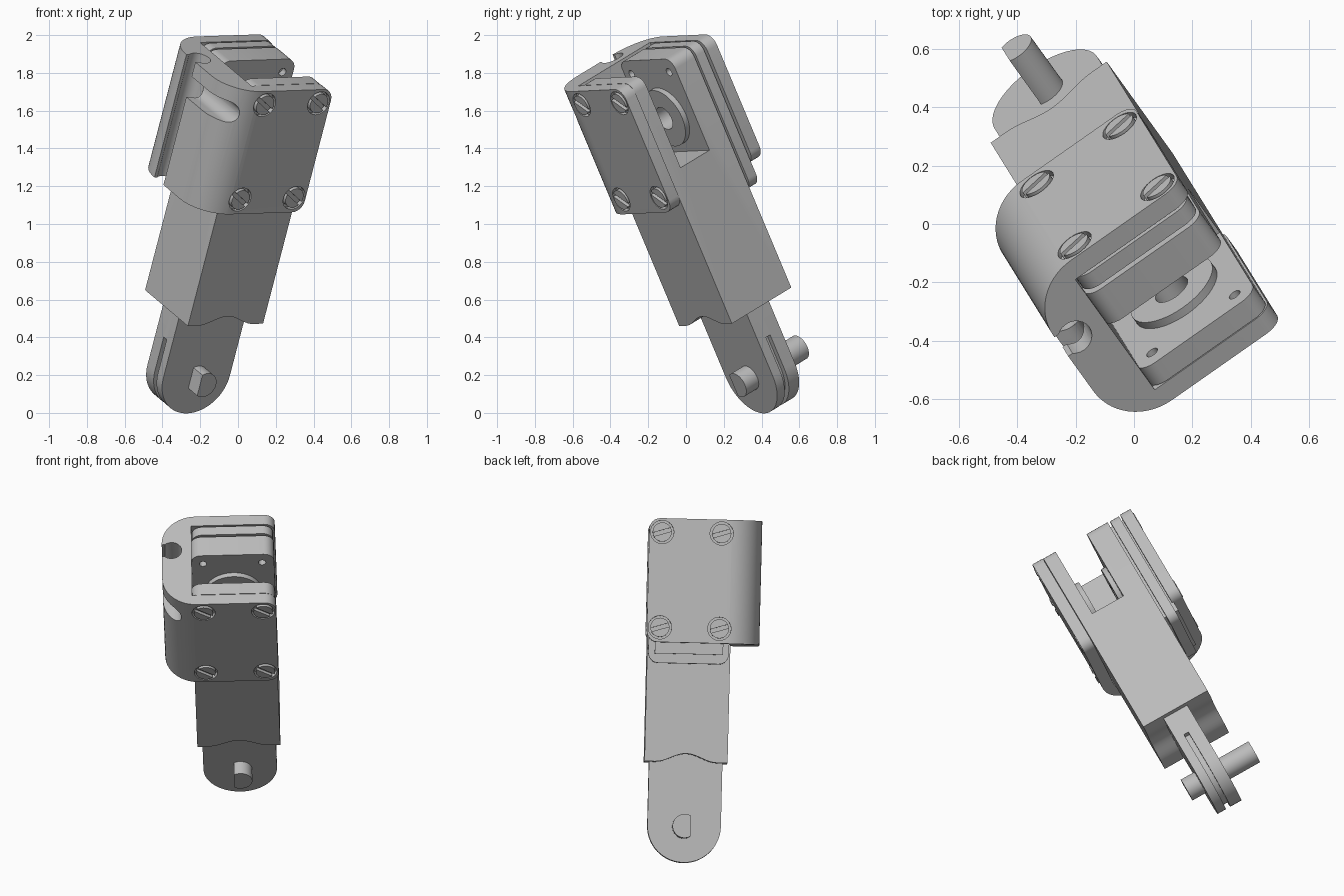
import bpy, bmesh
from math import pi, sin, cos, radians
from mathutils import Vector, Matrix

old = bpy.data.objects.get("Cube")
if old:
    bpy.data.objects.remove(old)

metal = bpy.data.materials.new("plain_grey")
metal.use_nodes = True
grey = (0.5, 0.5, 0.5, 1)
metal.diffuse_color = grey
metal.node_tree.nodes["Principled BSDF"].inputs["Base Color"].default_value = grey

# Tilted frame: across, back and along the long axis
along = Vector((0.233, -0.376, 0.896)).normalized()
back = along.cross(Vector((0.819, 0.573, 0.028))).normalized()
across = back.cross(along)
frame = Matrix((across, back, along)).transposed().to_4x4()
frame.translation = (0.046, -0.108, 1.53)
parts = []


def prism(name, outline, axis, lo, hi, keep=True):
    """Extrude an outline: axis 'v' takes (across, along), 't' takes (across, back)."""
    bm = bmesh.new()
    rings = []
    for d in (lo, hi):
        rings.append([bm.verts.new((a, d, b) if axis == "v" else (a, b, d)) for a, b in outline])
    bm.faces.new(rings[0])
    bm.faces.new(rings[1])
    n = len(outline)
    for i in range(n):
        j = (i + 1) % n
        bm.faces.new((rings[0][i], rings[0][j], rings[1][j], rings[1][i]))
    bmesh.ops.recalc_face_normals(bm, faces=bm.faces)
    me = bpy.data.meshes.new(name)
    bm.to_mesh(me)
    bm.free()
    me.materials.append(metal)
    ob = bpy.data.objects.new(name, me)
    bpy.context.collection.objects.link(ob)
    if keep:
        parts.append(ob)
    return ob


def arc(cx, cy, r, start, end, n=10):
    angles = [radians(start + (end - start) * i / n) for i in range(n + 1)]
    return [(cx + r * cos(a), cy + r * sin(a)) for a in angles]


def circle(cx, cy, r, n=32):
    return arc(cx, cy, r, 0, 360 - 360 / n, n - 1)


def rect(x0, x1, y0, y1, r_left=0, r_right=0):
    """Rectangle with separate corner radii on its left and right sides."""
    out = []
    for x, y, sx, sy, r, a in ((x0, y0, 1, 1, r_left, 180), (x1, y0, -1, 1, r_right, 270),
                               (x1, y1, -1, -1, r_right, 0), (x0, y1, 1, -1, r_left, 90)):
        out += arc(x + sx * r, y + sy * r, r, a, a + 90, 6) if r else [(x, y)]
    return out


def combine(ob, tool, mode="DIFFERENCE"):
    mod = ob.modifiers.new("cut", "BOOLEAN")
    mod.operation = mode
    mod.solver = "EXACT"
    mod.object = tool
    bpy.context.view_layer.update()
    me = bpy.data.meshes.new_from_object(ob.evaluated_get(bpy.context.evaluated_depsgraph_get()))
    ob.modifiers.clear()
    ob.data = me
    bpy.data.objects.remove(tool)


def cut(ob, outline, axis, lo, hi):
    combine(ob, prism("cutter", outline, axis, lo, hi, False))


HALF, TOP, OUT = 0.243, 0.36, 0.33
screw_spots = [(x, z) for x in (-0.174, 0.174) for z in (-0.279, 0.279)]

# Gearbox body with a gently waved lower end and an open pocket near the top
wave = []
for i in range(25):
    x = -HALF + 2 * HALF * i / 24
    hump = 0.5 + 0.5 * cos(pi * x / 0.18) if abs(x) < 0.18 else 0
    wave.append((x, -1.06 + 0.05 * hump))
crown = arc(HALF - 0.06, TOP - 0.06, 0.06, 0, 90, 6) + arc(0.06 - HALF, TOP - 0.06, 0.06, 90, 180, 6)
body = prism("gearbox_body", wave + crown, "v", -0.257, 0.175)
cut(body, rect(-0.5, 0.5, -0.175, 0.035), "t", -0.18, 0.6)
for x in (-0.173, 0.173):
    cut(body, circle(x, 0.283, 0.022, 16), "v", -0.2, 0.07)
cut(body, circle(0, 0.03, 0.065), "v", -0.22, 0.1)

# Bearing rings on the pocket walls
for name, lo, hi in (("front_bearing", -0.176, -0.145), ("rear_bearing", 0.005, 0.036)):
    ring = prism(name, circle(0, 0.03, 0.165, 48), "v", lo, hi)
    cut(ring, circle(0, 0.03, 0.065), "v", lo - 0.1, hi + 0.1)

# Rear pad between body and cover
prism("rear_pad", rect(-0.235, 0.238, -0.485, TOP, 0.06, 0.06), "v", 0.19, 0.25)
prism("pad_core", rect(-0.2, 0.2, -0.43, 0.32), "v", 0.17, 0.27)

# U-shaped cover with rounded outer corners
r = 0.2
left = -0.412
u_shape = ([(0.25, OUT)] + arc(left + r, OUT - r, r, 90, 180, 14)
           + arc(left + r, r - OUT, r, 180, 270, 14)
           + [(0.25, -OUT), (0.25, -0.26), (-0.238, -0.26), (-0.238, 0.26), (0.25, 0.26)])
cover = prism("cover", u_shape, "t", -0.365, TOP)
combine(cover, prism("cutter", rect(-0.6, 0.25, -0.365, TOP, 0, 0.065), "v", -0.6, 0.6, False),
        "INTERSECT")
# Wire channel down the side and the branch slot towards the front
cut(cover, circle(-0.355, 0.08, 0.06, 24), "t", -0.6, 0.6)
cut(cover, rect(-0.6, -0.36, 0.035, 0.125), "t", -0.6, 0.6)
cut(cover, rect(-0.7, -0.305, 0.155, 0.275, 0, 0.058), "v", -0.6, 0.08)

# Slotted screws in shallow recesses, front and back
for side, label, tilt in ((-1, "front", -35), (1, "rear", -17)):
    for k, (x, z) in enumerate(screw_spots):
        lo, hi = sorted((side * 0.305, side * 0.4))
        cut(cover, circle(x, z, 0.068), "v", lo, hi)
        lo, hi = sorted((side * 0.295, side * 0.335))
        screw = prism(f"{label}_screw_{k + 1}", circle(x, z, 0.056), "v", lo, hi)
        c, s = cos(radians(tilt)), sin(radians(tilt))
        slot = [(x + a * c - b * s, z + a * s + b * c) for a, b in rect(-0.1, 0.1, -0.011, 0.011)]
        lo, hi = sorted((side * 0.317, side * 0.4))
        cut(screw, slot, "v", lo, hi)


# Output tongue: layers leave a groove around the rim
def stadium(radius):
    return [(radius, -0.95)] + arc(0, -1.43, radius, 0, -180, 28) + [(-radius, -0.95)]


prism("tongue_front", stadium(0.215), "v", -0.13, -0.075)
prism("tongue_core", stadium(0.185), "v", -0.08, -0.04)
prism("tongue_rear", stadium(0.215), "v", -0.045, 0.03)
prism("tongue_root", rect(-0.215, 0.215, -1.23, -0.95), "v", -0.08, -0.04)

# Output shaft with a flat along one side
flat = 120
prism("output_shaft", arc(0, -1.435, 0.07, -flat, flat, 28), "v", -0.22, 0.235)

# Place everything in the tilted frame and smooth the round faces
bpy.ops.object.select_all(action="DESELECT")
for ob in parts:
    ob.data.transform(frame)
    ob.data.update()
    ob.select_set(True)
bpy.context.view_layer.objects.active = parts[0]
bpy.ops.object.shade_smooth_by_angle(angle=radians(30))
